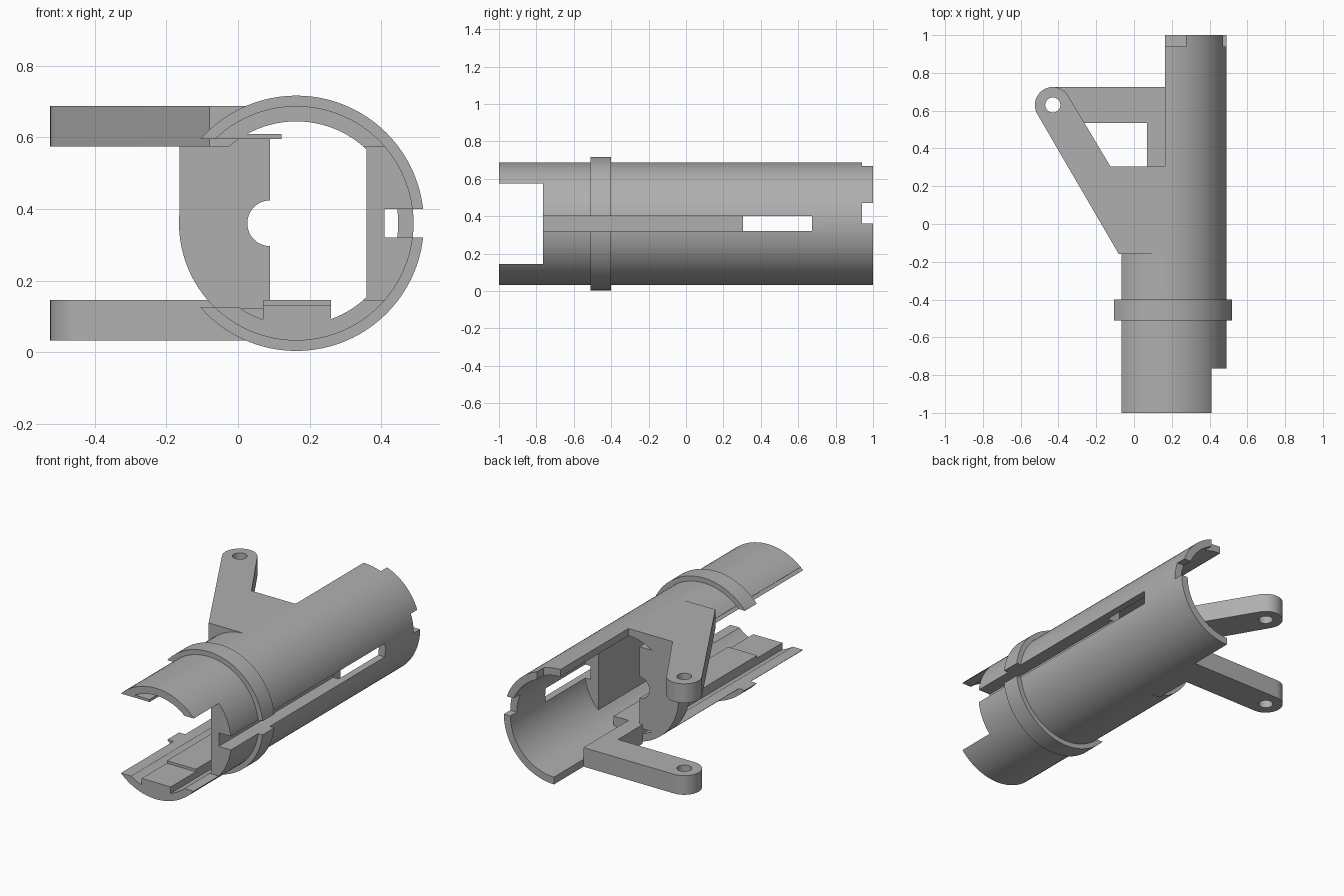
import bpy, bmesh
from math import cos, sin, radians
from mathutils import Vector

cube = bpy.data.objects.get("Cube")
if cube:
    bpy.data.objects.remove(cube, do_unlink=True)

grey = bpy.data.materials.new("plain grey")
grey.use_nodes = True
GREY = (0.43, 0.43, 0.43, 1)
grey.diffuse_color = GREY
grey.node_tree.nodes["Principled BSDF"].inputs["Base Color"].default_value = GREY

CX, CZ = 0.163, 0.36          # tube axis
R_OUT, R_IN, R_COLLAR = 0.328, 0.285, 0.357
STEP = 0.305                  # where the boxed bore meets the round bore


def extrude(name, points, direction):
    """Closed prism from a planar outline."""
    bm = bmesh.new()
    face = bm.faces.new([bm.verts.new(p) for p in points])
    out = bmesh.ops.extrude_face_region(bm, geom=[face], use_keep_orig=True)
    moved = [v for v in out["geom"] if isinstance(v, bmesh.types.BMVert)]
    bmesh.ops.translate(bm, verts=moved, vec=Vector(direction))
    bmesh.ops.recalc_face_normals(bm, faces=bm.faces)
    mesh = bpy.data.meshes.new(name)
    bm.to_mesh(mesh)
    bm.free()
    mesh.materials.append(grey)
    ob = bpy.data.objects.new(name, mesh)
    bpy.context.collection.objects.link(ob)
    return ob


def box(name, x, y, z):
    pts = [(x[0], y[0], z[0]), (x[1], y[0], z[0]), (x[1], y[1], z[0]), (x[0], y[1], z[0])]
    return extrude(name, pts, (0, 0, z[1] - z[0]))


def arc(cx, cy, r, a0, a1, n):
    angles = [radians(a0 + (a1 - a0) * i / n) for i in range(n + 1)]
    return [(cx + r * cos(a), cy + r * sin(a)) for a in angles]


def rod(name, r, y0, y1, cx=CX, n=96):
    """Cylinder along y."""
    pts = [(x, y0, z) for x, z in arc(cx, CZ, r, 0, 360, n)[:-1]]
    return extrude(name, pts, (0, y1 - y0, 0))


def plate(name, outline, z0, z1):
    return extrude(name, [(x, y, z0) for x, y in outline], (0, 0, z1 - z0))


def combine(ob, other, operation="DIFFERENCE", keep=False):
    """Boolean that is applied at once; the cutter is removed unless kept."""
    mod = ob.modifiers.new("cut", "BOOLEAN")
    mod.operation = operation
    mod.solver = "EXACT"
    mod.object = other
    bpy.context.view_layer.objects.active = ob
    bpy.ops.object.modifier_apply(modifier=mod.name)
    if not keep:
        bpy.data.objects.remove(other, do_unlink=True)


# Tube with collar
body = rod("tube_body", R_OUT, -1, 1)
combine(body, rod("collar", R_COLLAR, -0.51, -0.4), "UNION")

# Bore: flat-sided in front, round behind
front_bore = rod("front_bore", R_IN, -1.1, STEP + 0.01)
combine(front_bore, box("bore_sides", (-0.03, 0.36), (-1.2, 1), (-1, 1)), "INTERSECT")
combine(body, front_bore, keep=True)
combine(body, rod("rear_bore", R_IN, STEP, 1.1))

# Openings in the tube wall
openings = [
    ((-1, 0.09), (-1.1, 0.2), (0.125, 0.595)),      # right side window
    ((-1, 1), (-1.1, -0.765), (0.145, 0.575)),      # front mouth
    ((-1, CX), (STEP, 1.1), (-1, 1)),               # rear half cut away
    ((0.41, 1), (-1.1, 0.675), (0.32, 0.40)),       # long side groove
    ((0.1, 0.275), (0.94, 1.1), (0.5, 1)),          # rear top notch
    ((0.4, 1), (0.94, 1.1), (0.36, 0.47)),          # rear side notch
]
for x, y, z in openings:
    combine(body, box("opening", x, y, z))

# Cross wall with half-round notch
upper_wall = box("cross_wall_upper", (-0.163, 0.09), (0.2, STEP), (CZ, 0.6))
lower_wall = box("cross_wall_lower", (-0.04, 0.09), (0.2, STEP), (0.12, CZ))
for wall in (upper_wall, lower_wall):
    combine(wall, rod("notch", 0.064, 0, 1, cx=0.09, n=48))

# Upper diagonal arm and lower cross arm, each with a pin hole
PIN = (-0.43, 0.63)
upper = plate("upper_arm",
              [(-0.08, -0.16), (CX, -0.16), (CX, STEP), (-0.125, STEP)]
              + arc(*PIN, 0.095, 30, 210, 24), 0.575, 0.688)
combine(upper, front_bore)
lower = plate("lower_arm",
              [(0.07, 0.535), (0.07, STEP), (CX, STEP), (CX, 0.725)]
              + arc(*PIN, 0.095, 90, 270, 24), 0.032, 0.145)
for arm in (upper, lower):
    combine(arm, plate("pin_hole", arc(*PIN, 0.04, 0, 360, 32)[:-1], -1, 2))

# Floor rib and thin roof lip
rib = box("floor_rib", (0.07, 0.26), (-1, STEP), (0.06, 0.13))
rib_step = box("floor_rib_rear", (0.07, 0.26), (-0.765, STEP), (0.1, 0.145))
lip = box("roof_lip", (-0.05, 0.122), (-1, -0.16), (0.595, 0.61))

# Smooth round walls, crisp edges
bpy.ops.object.select_all(action="DESELECT")
for ob in (body, upper_wall, lower_wall, upper, lower, rib, rib_step, lip):
    ob.select_set(True)
bpy.context.view_layer.objects.active = body
bpy.ops.object.shade_smooth_by_angle(angle=radians(30))
